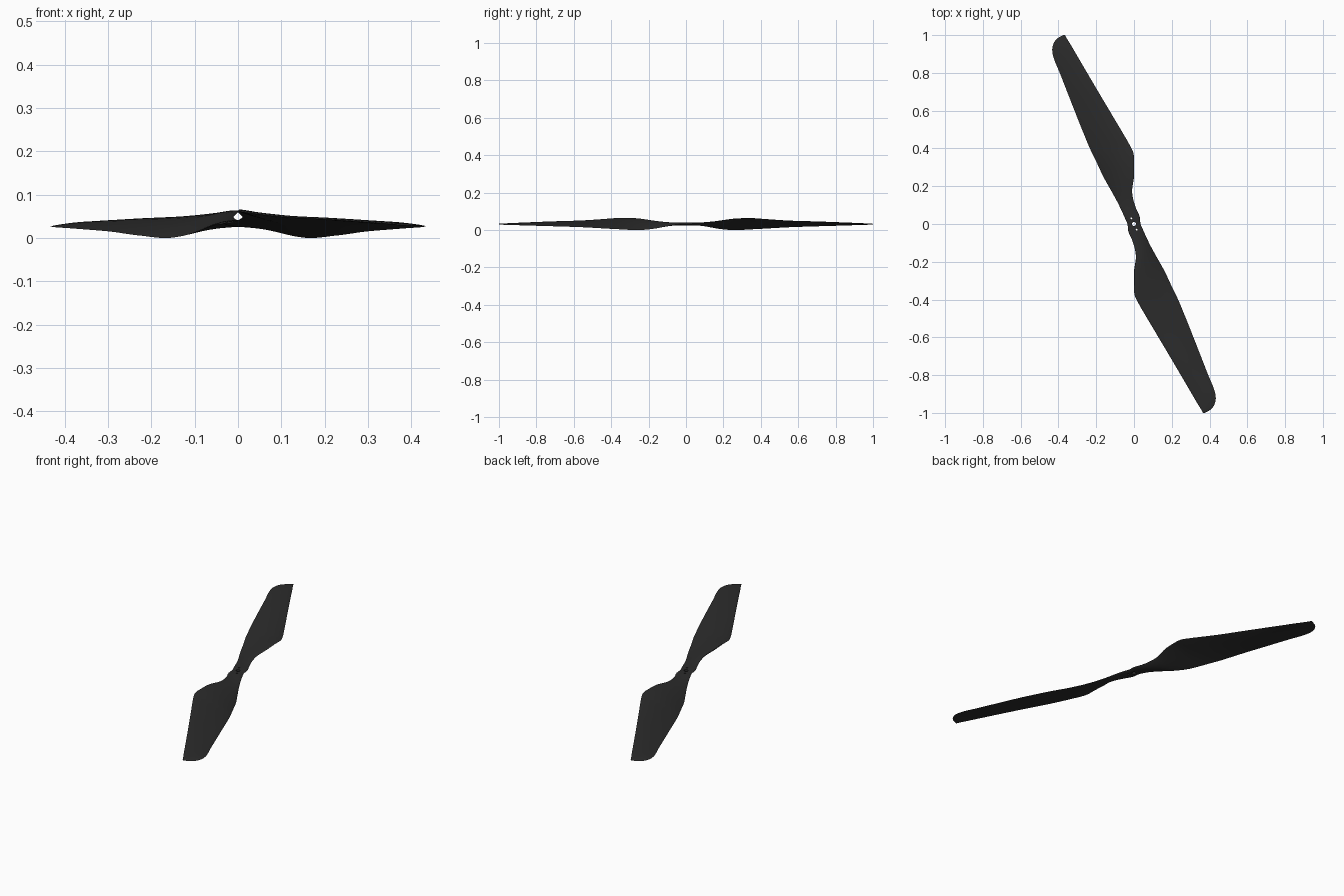
import bpy, bmesh, math
from mathutils import Vector

cube = bpy.data.objects.get("Cube")
if cube:
    bpy.data.objects.remove(cube, do_unlink=True)

# Single matte black material
black = bpy.data.materials.new("matte_black")
black.use_nodes = True
colour = (0.025, 0.025, 0.025, 1)
black.diffuse_color = colour
shader = black.node_tree.nodes["Principled BSDF"]
shader.inputs["Base Color"].default_value = colour
shader.inputs["Roughness"].default_value = 0.7

# Blade stations: y, trailing x, trailing z, leading x, leading z, thickness
HALF = [
    (0, -.035, .035, .035, .035, .016),
    (.04, -.052, .033, .03, .036, .016),
    (.08, -.07, .027, .012, .038, .016),
    (.13, -.095, .017, -.004, .044, .015),
    (.18, -.123, .008, -.01, .051, .014),
    (.25, -.162, .002, 0, .061, .014),
    (.32, -.195, .004, 0, .065, .013),
    (.37, -.219, .007, -.002, .064, .013),
    (.41, -.238, .009, -.018, .061, .012),
    (.55, -.295, .017, -.1, .051, .011),
    (.7, -.354, .022, -.189, .046, .01),
    (.8, -.393, .025, -.248, .042, .009),
    (.87, -.422, .027, -.289, .039, .008),
    (.92, -.433, .029, -.318, .037, .007),
    (.96, -.424, .03, -.342, .035, .006),
    (.985, -.402, .031, -.357, .034, .005),
    (1, -.374, .032, -.365, .033, .004),
]


def opposite(s):
    """Turn a station half a revolution about the hub axis."""
    y, tx, tz, lx, lz, t = s
    return (-y, -lx, lz, -tx, tz, t)


stations = [Vector(s) for s in [opposite(s) for s in HALF[:0:-1]] + HALF]


def refine(points, steps):
    """Smooth curve through every station."""
    out = []
    last = len(points) - 1
    for i in range(last):
        a, b, c, d = (points[min(max(k, 0), last)] for k in range(i - 1, i + 3))
        for j in range(steps):
            t = j / steps
            m0 = (c - a) * ((c[0] - b[0]) / (c[0] - a[0]))
            m1 = (d - b) * ((c[0] - b[0]) / (d[0] - b[0]))
            out.append(b * (2*t**3 - 3*t**2 + 1) + m0 * (t**3 - 2*t**2 + t)
                       + c * (3*t**2 - 2*t**3) + m1 * (t**3 - t**2))
    return out + [points[last]]


def section(station, count=14):
    """Closed aerofoil ring across the blade at one station."""
    y, x0, z0, x1, z1, thick = station
    side = max(-1, min(1, y / .25))
    power = math.log(.5) / math.log(.5 + .12 * side)
    upper, lower = [], []
    for i in range(count + 1):
        u = (1 - math.cos(math.pi * i / count)) / 2
        bump = max(0, math.sin(math.pi * u ** power)) ** .6
        x = x0 + (x1 - x0) * u
        z = z0 + (z1 - z0) * u + abs(side) * thick * .25 * bump
        upper.append(Vector((x, y, z + thick * bump / 2)))
        lower.append(Vector((x, y, z - thick * bump / 2)))
    return upper + lower[-2:0:-1]


# Propeller: both blades and the hub lofted as one skin
bm = bmesh.new()
rings = [[bm.verts.new(p) for p in section(s)] for s in refine(stations, 4)]
for a, b in zip(rings, rings[1:]):
    n = len(a)
    for i in range(n):
        j = (i + 1) % n
        bm.faces.new((a[i], a[j], b[j], b[i]))
bm.faces.new(rings[0])
bm.faces.new(rings[-1][::-1])
bmesh.ops.recalc_face_normals(bm, faces=bm.faces)
floor = min(v.co.z for v in bm.verts)
bmesh.ops.translate(bm, verts=bm.verts, vec=(0, 0, -floor))
mesh = bpy.data.meshes.new("propeller")
bm.to_mesh(mesh)
bm.free()
mesh.materials.append(black)
propeller = bpy.data.objects.new("propeller", mesh)
bpy.context.collection.objects.link(propeller)


# Shaft hole and two bolt holes through the hub
def drill(name, x, y, radius):
    bpy.ops.mesh.primitive_cylinder_add(vertices=20, radius=radius, depth=.2,
                                        location=(x, y, .035))
    cutter = bpy.context.object
    cutter.name = name
    cutter.hide_render = True
    cutter.data.materials.append(black)
    mod = propeller.modifiers.new(name, 'BOOLEAN')
    mod.operation = 'DIFFERENCE'
    mod.solver = 'EXACT'
    mod.object = cutter
    bpy.context.view_layer.objects.active = propeller
    bpy.ops.object.modifier_apply(modifier=name)
    bpy.data.objects.remove(cutter, do_unlink=True)


drill("shaft_hole", 0, 0, .011)
for sign in (-1, 1):
    drill("bolt_hole", sign * .014, -sign * .03, .005)

bpy.ops.object.select_all(action='DESELECT')
propeller.select_set(True)
bpy.context.view_layer.objects.active = propeller
bpy.ops.object.shade_smooth_by_angle(angle=math.radians(40))
